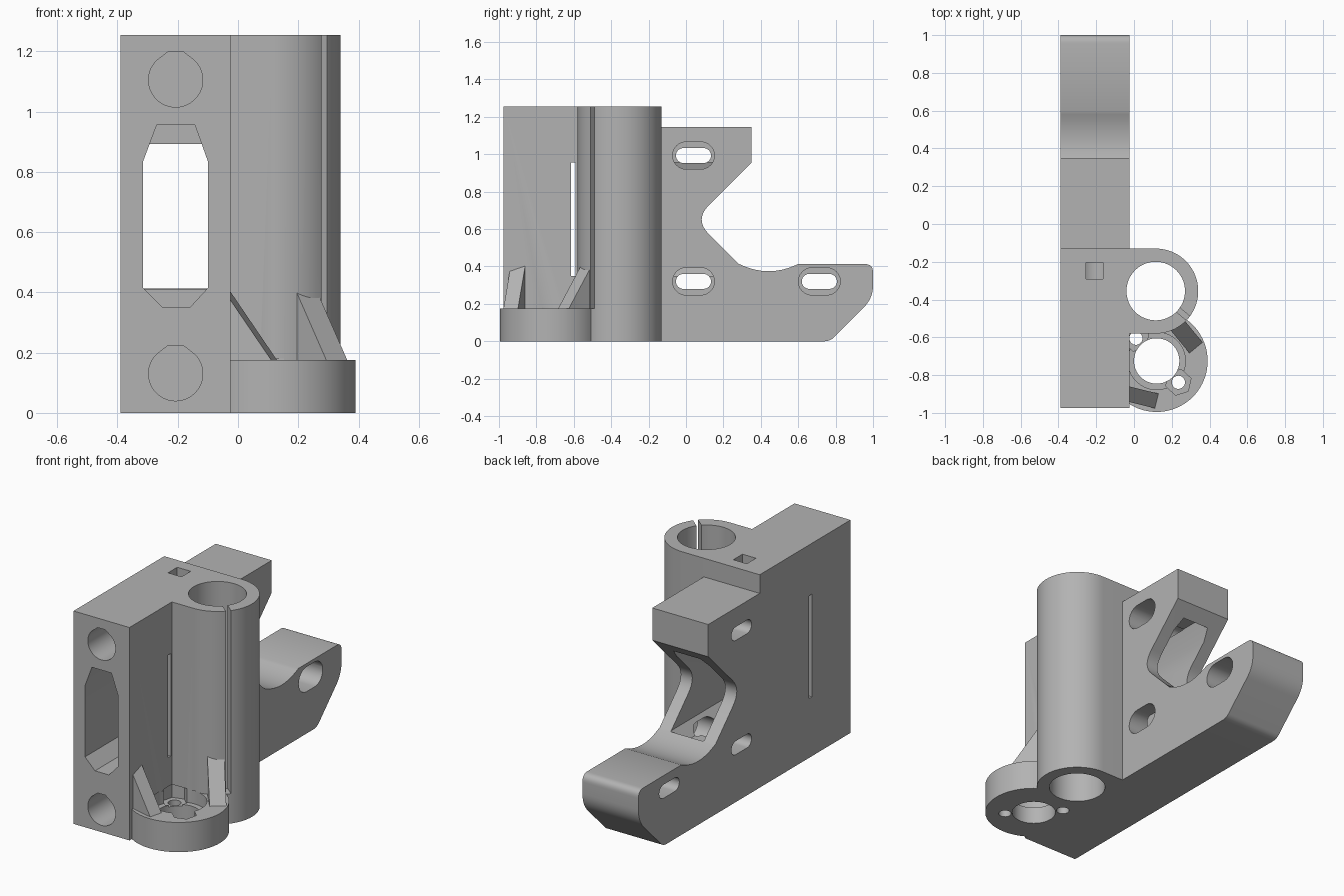
import bpy
import bmesh
from math import cos, sin, pi, radians
from mathutils import Vector

old = bpy.data.objects.get("Cube")
if old:
    bpy.data.objects.remove(old, do_unlink=True)

GREY = (0.45, 0.45, 0.45, 1)
mat = bpy.data.materials.new("plain grey plastic")
mat.use_nodes = True
mat.diffuse_color = GREY
mat.node_tree.nodes["Principled BSDF"].inputs["Base Color"].default_value = GREY


def prism(name, outline, axis, low, high):
    """Extrude a 2D outline along x (outline y,z), y (outline x,z) or z (outline x,y)."""
    place = {"x": lambda u, v, d: (d, u, v),
             "y": lambda u, v, d: (u, d, v),
             "z": lambda u, v, d: (u, v, d)}[axis]
    bm = bmesh.new()
    a = [bm.verts.new(place(u, v, low)) for u, v in outline]
    b = [bm.verts.new(place(u, v, high)) for u, v in outline]
    n = len(a)
    bm.faces.new(a)
    bm.faces.new(b[::-1])
    for i in range(n):
        bm.faces.new((a[i], b[i], b[(i + 1) % n], a[(i + 1) % n]))
    bmesh.ops.recalc_face_normals(bm, faces=bm.faces)
    mesh = bpy.data.meshes.new(name)
    bm.to_mesh(mesh)
    bm.free()
    mesh.materials.append(mat)
    ob = bpy.data.objects.new(name, mesh)
    bpy.context.collection.objects.link(ob)
    return ob


def circle(x, y, r, n=64, start=0.0):
    return [(x + r * cos(start + 2 * pi * i / n), y + r * sin(start + 2 * pi * i / n))
            for i in range(n)]


def rect(x0, x1, y0, y1):
    return [(x0, y0), (x1, y0), (x1, y1), (x0, y1)]


def stadium(x, y, half, r, n=12):
    right = [(x + half - r + r * cos(t), y + r * sin(t))
             for t in (-pi / 2 + pi * i / n for i in range(n + 1))]
    return right + [(2 * x - u, 2 * y - v) for u, v in right]


def rounded(points, steps=8):
    """Outline of (u, v, size); corners with a size are rounded off."""
    out = []
    for i, (u, v, size) in enumerate(points):
        p = Vector((u, v))
        if not size:
            out.append((u, v))
            continue
        before = Vector(points[i - 1][:2])
        after = Vector(points[(i + 1) % len(points)][:2])
        a = p + (before - p).normalized() * size
        b = p + (after - p).normalized() * size
        for k in range(steps + 1):
            t = k / steps
            out.append(tuple(a * (1 - t) ** 2 + p * 2 * t * (1 - t) + b * t * t))
    return out


def boolean(target, other, operation):
    mod = target.modifiers.new(operation, "BOOLEAN")
    mod.operation = operation
    mod.solver = "EXACT"
    mod.object = other
    bpy.context.view_layer.objects.active = target
    bpy.ops.object.modifier_apply(modifier=mod.name)
    bpy.data.objects.remove(other, do_unlink=True)


LEFT, RIGHT, TOP = -0.39, -0.025, 1.255
TUBE = (0.115, -0.355)
CUP = (0.12, -0.725)

# Main block with the concave rear arm
bracket = prism("bracket_body", rounded([
    (-0.975, 0, 0), (0.77, 0, 0.03), (1.0, 0.23, 0.07), (1.0, 0.413, 0.045),
    (0.6, 0.413, 0), (0.44, 0.343, 0.155), (0.28, 0.415, 0), (0.045, 0.65, 0.11),
    (0.35, 0.955, 0), (0.35, 1.145, 0), (-0.13, 1.145, 0), (-0.13, TOP, 0),
    (-0.975, TOP, 0)]), "x", LEFT, RIGHT)

# Bearing tube with a flat web into the block
arc = [(TUBE[0] + 0.225 * cos(t), TUBE[1] + 0.225 * sin(t))
       for t in (-pi / 2 + pi * i / 40 for i in range(41))]
boolean(bracket, prism("bearing_tube", arc + [(-0.2, -0.13), (-0.2, -0.58)],
                       "z", 0, TOP), "UNION")

# Round mounting base
boolean(bracket, prism("mount_base", circle(*CUP, 0.27, 80), "z", 0, 0.175), "UNION")


def rib(name, root, tip, width, rise):
    """Upright triangular fin sloping down from root to tip."""
    root, tip = Vector(root), Vector(tip)
    along = (tip - root).normalized()
    side = Vector((-along.y, along.x)) * width / 2
    length = (tip - root).length
    ob = prism(name, [(0, 0.1), (length, 0.1), (length, 0.175), (0, rise)],
               "y", -width / 2, width / 2)
    for v in ob.data.vertices:
        p = root + along * v.co.x + side * (v.co.y * 2 / width)
        v.co = (p.x, p.y, v.co.z)
    return ob


# Slanted guide ribs standing on the base
boolean(bracket, rib("front_rib", (-0.05, -0.895), (0.12, -0.937), 0.08, 0.425), "UNION")
boolean(bracket, rib("side_rib", (0.225, -0.53), (0.328, -0.655), 0.09, 0.41), "UNION")

# Bores, recess and nut pockets
cutters = [
    prism("bearing_bore", circle(*TUBE, 0.155), "z", -0.1, 1.4),
    prism("mount_hole", circle(*CUP, 0.12), "z", -0.1, 0.174),
    prism("mount_recess", circle(*CUP, 0.152), "z", 0.1, 0.18),
]
for x, y in ((0.01, -0.605), (0.235, -0.838)):
    cutters.append(prism("screw_hole", circle(x, y, 0.035, 24), "z", -0.1, 0.18))
    cutters.append(prism("nut_pocket", circle(x, y, 0.07, 6, 0.3), "z", 0.09, 0.18))

# Clamping slit through the tube wall
d = Vector((cos(radians(-40)), sin(radians(-40))))
s = Vector((-d.y, d.x)) * 0.014
c = Vector(TUBE)
cutters.append(prism("tube_slit", [tuple(p) for p in (
    c + d * 0.1 - s, c + d * 0.25 - s, c + d * 0.25 + s, c + d * 0.1 + s)],
    "z", 0.176, 1.4))

# Rod holes with a flattened peak
for z in (0.13, 1.105):
    round_part = [(-0.207 + 0.09 * cos(t), z + 0.09 * sin(t))
                  for t in (radians(135 + 270 * i / 40) for i in range(41))]
    cutters.append(prism("rod_hole", round_part + [(-0.182, z + 0.094), (-0.232, z + 0.094)],
                         "y", -1.1, -0.15))

# Long belt window running through to the concave rear
cutters.append(prism("belt_window", [
    (-0.25, 0.35), (-0.16, 0.35), (-0.1, 0.415), (-0.1, 0.835),
    (-0.143, 0.955), (-0.27, 0.955), (-0.315, 0.835), (-0.315, 0.415)],
    "y", -1.1, 0.287))

# Tie slot across the block and square locking hole on top
cutters.append(prism("tie_slot", rect(-0.615, -0.59, 0.35, 0.955), "x", -0.5, 0.0))
cutters.append(prism("square_hole", rect(-0.253, -0.165, -0.29, -0.205), "z", 1.1, 1.4))

# Adjustable screw slots, counterbored on the right-hand face
for y, z in ((0.04, 0.993), (0.04, 0.32), (0.713, 0.32)):
    cutters.append(prism("screw_slot", stadium(y, z, 0.094, 0.04), "x", -0.5, 0.1))
    cutters.append(prism("slot_counterbore", stadium(y, z, 0.112, 0.073), "x", -0.18, 0.1))

for cutter in cutters:
    boolean(bracket, cutter, "DIFFERENCE")

bpy.ops.object.select_all(action="DESELECT")
bracket.select_set(True)
bpy.context.view_layer.objects.active = bracket
bpy.ops.object.shade_smooth_by_angle(angle=radians(25))
